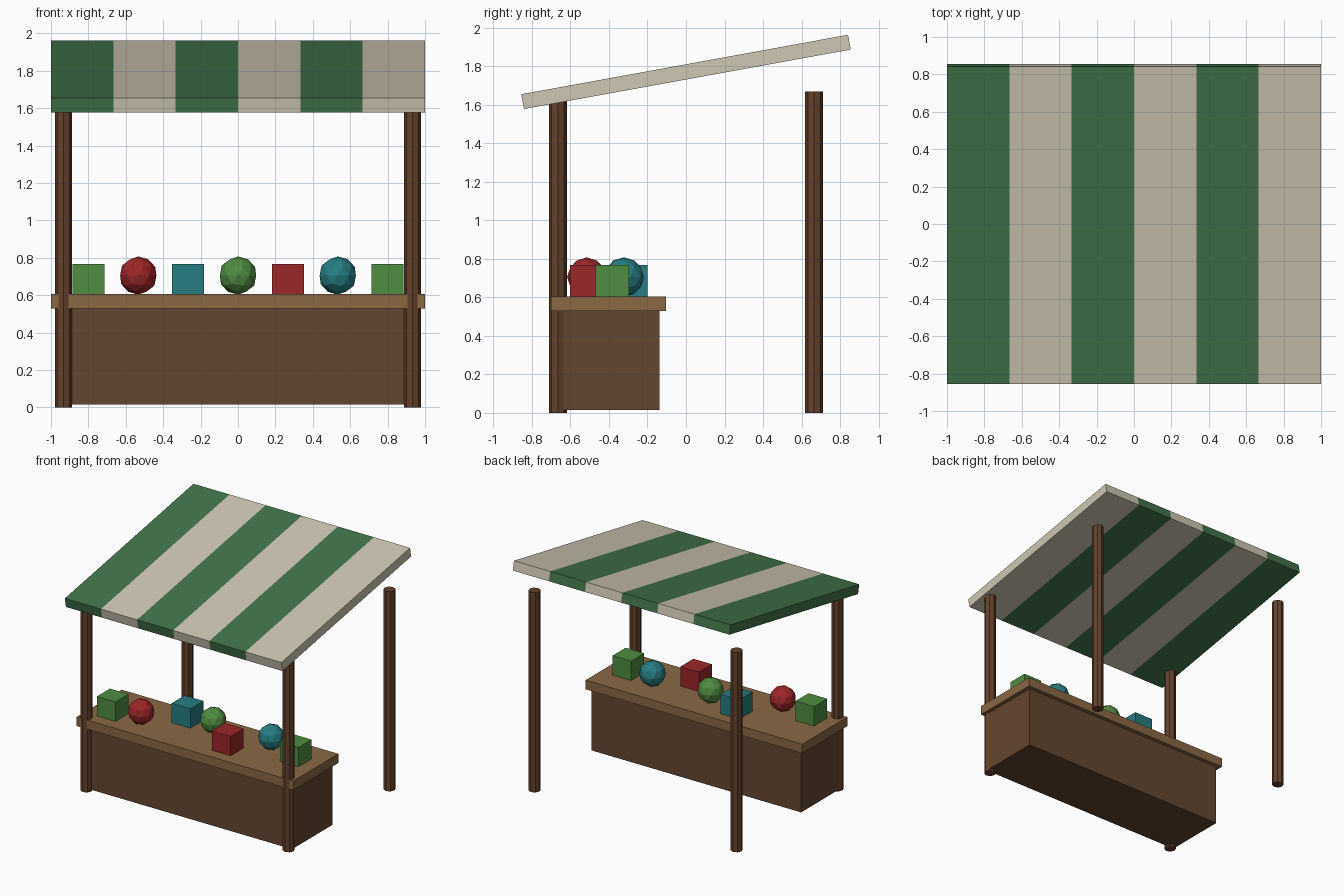
import bpy, bmesh, math
from mathutils import Matrix

if "Cube" in bpy.data.objects:
    bpy.data.objects.remove(bpy.data.objects["Cube"])


def srgb(r, g, b):
    return tuple(((c / 255 + 0.055) / 1.055) ** 2.4 for c in (r, g, b)) + (1,)


def material(name, *rgb):
    m = bpy.data.materials.new(name)
    m.diffuse_color = srgb(*rgb)
    m.use_nodes = True
    m.node_tree.nodes["Principled BSDF"].inputs["Base Color"].default_value = m.diffuse_color
    return m


POST = material("post_brown", 100, 66, 44)
BODY = material("dark_wood", 100, 70, 48)
TOP = material("light_wood", 138, 104, 68)
GREEN = material("awning_green", 66, 115, 74)
CREAM = material("awning_cream", 206, 199, 179)
RED = material("red", 155, 38, 40)
LEAF = material("leaf_green", 80, 140, 66)
TEAL = material("teal", 38, 125, 130)


def finish(name, bm, *mats):
    mesh = bpy.data.meshes.new(name)
    bm.to_mesh(mesh)
    bm.free()
    for m in mats:
        mesh.materials.append(m)
    obj = bpy.data.objects.new(name, mesh)
    bpy.context.collection.objects.link(obj)
    return obj


def box(name, centre, size, mat):
    bm = bmesh.new()
    bmesh.ops.create_cube(bm, size=1,
                          matrix=Matrix.Translation(centre) @ Matrix.Diagonal((*size, 1)))
    return finish(name, bm, mat)


def ball(name, centre, radius, mat):
    bm = bmesh.new()
    bmesh.ops.create_icosphere(bm, subdivisions=2, radius=radius,
                               matrix=Matrix.Translation(centre))
    return finish(name, bm, mat)


# Four eight-sided posts
for row, y in (("front", -0.665), ("back", 0.665)):
    for side, x in (("left", -0.933), ("right", 0.933)):
        bm = bmesh.new()
        bmesh.ops.create_cone(bm, cap_ends=True, segments=8, radius1=0.046, radius2=0.046,
                              depth=1.668, matrix=Matrix.Translation((x, y, 0.834)))
        finish(f"{row}_{side}_post", bm, POST)

# Counter body and overhanging top
box("counter_body", (0, -0.402, 0.275), (1.934, 0.53, 0.52), BODY)
box("counter_top", (0, -0.402, 0.567), (2, 0.595, 0.076), TOP)

# Tilted awning slab, cut into six stripes
bm = bmesh.new()
bmesh.ops.create_cube(bm, size=1, matrix=Matrix.Diagonal((2, 1.724, 0.078, 1)))
for i in range(1, 6):
    bmesh.ops.bisect_plane(bm, geom=bm.verts[:] + bm.edges[:] + bm.faces[:],
                           plane_co=(-1 + i / 3, 0, 0), plane_no=(1, 0, 0))
for f in bm.faces:
    stripe = min(5, int((f.calc_center_median().x + 1) * 3))
    f.material_index = stripe % 2
awning = finish("awning", bm, GREEN, CREAM)
awning.location.z = 1.77
awning.rotation_euler.x = 0.18

# Goods spread along the counter, crates and balls in turn
goods = [(-0.51, LEAF), (-0.515, RED), (-0.285, TEAL), (-0.325, LEAF),
         (-0.515, RED), (-0.32, TEAL), (-0.383, LEAF)]
for i, (y, mat) in enumerate(goods):
    x = (i - 3) * 0.8 / 3
    if i % 2:
        ball(f"ball_{i}", (x, y, 0.705), 0.102, mat)
    else:
        box(f"crate_{i}", (x, y, 0.681), (0.172, 0.172, 0.172), mat)
